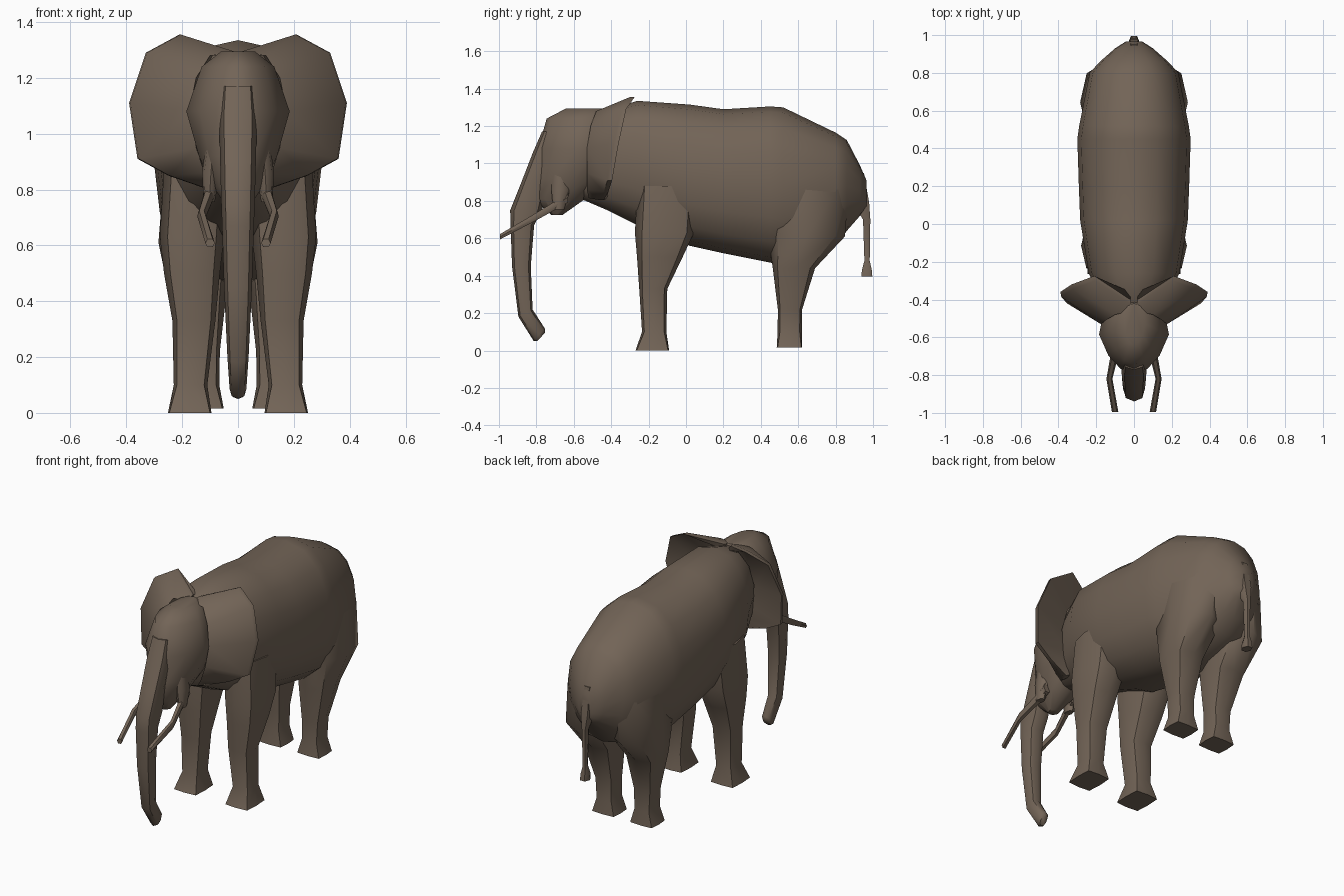
import bpy, bmesh, math

hide = bpy.data.materials.new("brown_grey_hide")
hide.diffuse_color = (0.17, 0.128, 0.095, 1)


def skin(name, rings, mirror=False, angle=50):
    """Skin closed rings of points, cap both ends, optionally mirror across x."""
    bm = bmesh.new()
    rows = [[bm.verts.new(p) for p in ring] for ring in rings]
    n = len(rows[0])
    for a, b in zip(rows, rows[1:]):
        for i in range(n):
            j = (i + 1) % n
            bm.faces.new((a[i], a[j], b[j], b[i]))
    bm.faces.new(rows[0])
    bm.faces.new(rows[-1])
    bmesh.ops.recalc_face_normals(bm, faces=bm.faces)
    mesh = bpy.data.meshes.new(name)
    bm.to_mesh(mesh)
    bm.free()
    mesh.materials.append(hide)
    obj = bpy.data.objects.new(name, mesh)
    bpy.context.collection.objects.link(obj)
    bpy.ops.object.select_all(action='DESELECT')
    bpy.context.view_layer.objects.active = obj
    obj.select_set(True)
    bpy.ops.object.shade_smooth_by_angle(angle=math.radians(angle))
    if mirror:
        obj.modifiers.new("mirror", 'MIRROR')
    return obj


def ring(axis, n, x, y, z, ra, rb, p=0.85, tilt=0.0, taper=0.0):
    """Rounded ring: p near 0 is boxy, 1 is an ellipse; taper narrows its front."""
    pts = []
    for i in range(n):
        t = 2 * math.pi * i / n
        c, s = math.cos(t), math.sin(t)
        c = math.copysign(abs(c) ** p, c) if abs(c) > 1e-6 else 0
        s = math.copysign(abs(s) ** p, s) if abs(s) > 1e-6 else 0
        if axis == 'z':
            pts.append((x + ra * c * (1 - taper * max(0, -s)), y + rb * s, z + tilt * rb * s))
        else:
            pts.append((x + ra * c, y, z + rb * s))
    return pts


def loft(name, axis, n, specs, **kw):
    return skin(name, [ring(axis, n, *s) for s in specs], **kw)


# Body: y, top, bottom, half width
body = [(-0.56, 1.20, 0.81, 0.11), (-0.42, 1.285, 0.75, 0.16), (-0.26, 1.335, 0.67, 0.24),
        (0.02, 1.315, 0.56, 0.285), (0.2, 1.29, 0.52, 0.292), (0.45, 1.305, 0.47, 0.30),
        (0.52, 1.30, 0.46, 0.29), (0.80, 1.165, 0.56, 0.235), (0.86, 1.125, 0.64, 0.18),
        (0.93, 0.99, 0.72, 0.10), (0.965, 0.91, 0.76, 0.045)]
loft("body", 'y', 16, [(0, y, (t + b) / 2, w, (t - b) / 2, 0.9) for y, t, b, w in body])

# Front legs with flared square feet
loft("front_legs", 'z', 8, [
    (0.173, -0.18, 0.0, 0.078, 0.09, 0.2), (0.17, -0.17, 0.1, 0.06, 0.065, 0.6),
    (0.158, -0.175, 0.33, 0.077, 0.075, 0.7), (0.165, -0.14, 0.5, 0.10, 0.122, 0.75),
    (0.165, -0.115, 0.63, 0.115, 0.158, 0.8), (0.15, -0.10, 0.88, 0.115, 0.16, 0.8)], mirror=True)

# Hind legs with heavy thighs
loft("hind_legs", 'z', 8, [
    (0.128, 0.553, 0.015, 0.077, 0.068, 0.2), (0.127, 0.555, 0.1, 0.06, 0.065, 0.6),
    (0.13, 0.556, 0.22, 0.065, 0.065, 0.6), (0.145, 0.577, 0.44, 0.105, 0.113, 0.75),
    (0.15, 0.645, 0.61, 0.135, 0.205, 0.85), (0.135, 0.64, 0.86, 0.13, 0.23, 0.9)], mirror=True)

# Head: z, front, back, half width, with a narrower face
head = [(0.725, -0.72, -0.66, 0.03), (0.81, -0.82, -0.54, 0.09), (0.92, -0.80, -0.42, 0.14),
        (1.08, -0.79, -0.38, 0.185), (1.24, -0.745, -0.38, 0.13), (1.295, -0.64, -0.42, 0.06)]
loft("head", 'z', 12, [(0, (f + b) / 2, z, w, (b - f) / 2, 0.9, 0, 0.3) for z, f, b, w in head])

# Trunk with curled tip
loft("trunk", 'z', 8, [
    (0, -0.72, 1.17, 0.06, 0.05), (0, -0.75, 1.06, 0.068, 0.068), (0, -0.81, 0.90, 0.064, 0.07),
    (0, -0.855, 0.75, 0.06, 0.085), (0, -0.875, 0.67, 0.057, 0.063), (0, -0.88, 0.45, 0.05, 0.05),
    (0, -0.858, 0.20, 0.038, 0.038, 0.85, 0.5), (0, -0.785, 0.085, 0.03, 0.03, 0.85, 1.1),
    (0, -0.775, 0.072, 0.02, 0.02, 0.85, 1.1)])

# Ears: wedge sections from the head to the thin rim
inner = [(0.02, -0.46, 1.285), (0.10, -0.48, 1.28), (0.15, -0.51, 1.20), (0.175, -0.53, 1.08),
         (0.15, -0.53, 0.95), (0.12, -0.53, 0.86), (0.09, -0.52, 0.815)]
rim = [(0.02, -0.40, 1.295), (0.21, -0.275, 1.355), (0.33, -0.32, 1.29), (0.39, -0.36, 1.11),
       (0.36, -0.395, 0.91), (0.25, -0.415, 0.85), (0.12, -0.44, 0.805)]
skin("ears", [[a, (r[0] - 0.005, r[1] - 0.025, r[2]), r, (a[0] * 0.9, a[1] + 0.10, a[2])]
              for a, r in zip(inner, rim)], mirror=True)

# Tusk sockets and tusks
loft("tusk_sockets", 'z', 8, [
    (0.085, -0.67, 1.0, 0.025, 0.04), (0.097, -0.67, 0.86, 0.032, 0.05),
    (0.103, -0.68, 0.755, 0.02, 0.03)], mirror=True)
loft("tusks", 'y', 6, [
    (0.095, -0.63, 0.82, 0.025, 0.03), (0.105, -0.70, 0.775, 0.02, 0.026),
    (0.130, -0.82, 0.705, 0.016, 0.022), (0.10, -0.995, 0.608, 0.017, 0.016)], mirror=True)

# Tail with tuft
loft("tail", 'z', 6, [
    (0, 0.925, 0.95, 0.03, 0.03), (0, 0.935, 0.79, 0.04, 0.05), (0, 0.966, 0.70, 0.02, 0.022),
    (0, 0.968, 0.48, 0.013, 0.016), (0, 0.967, 0.43, 0.026, 0.03), (0, 0.967, 0.395, 0.028, 0.033)])
